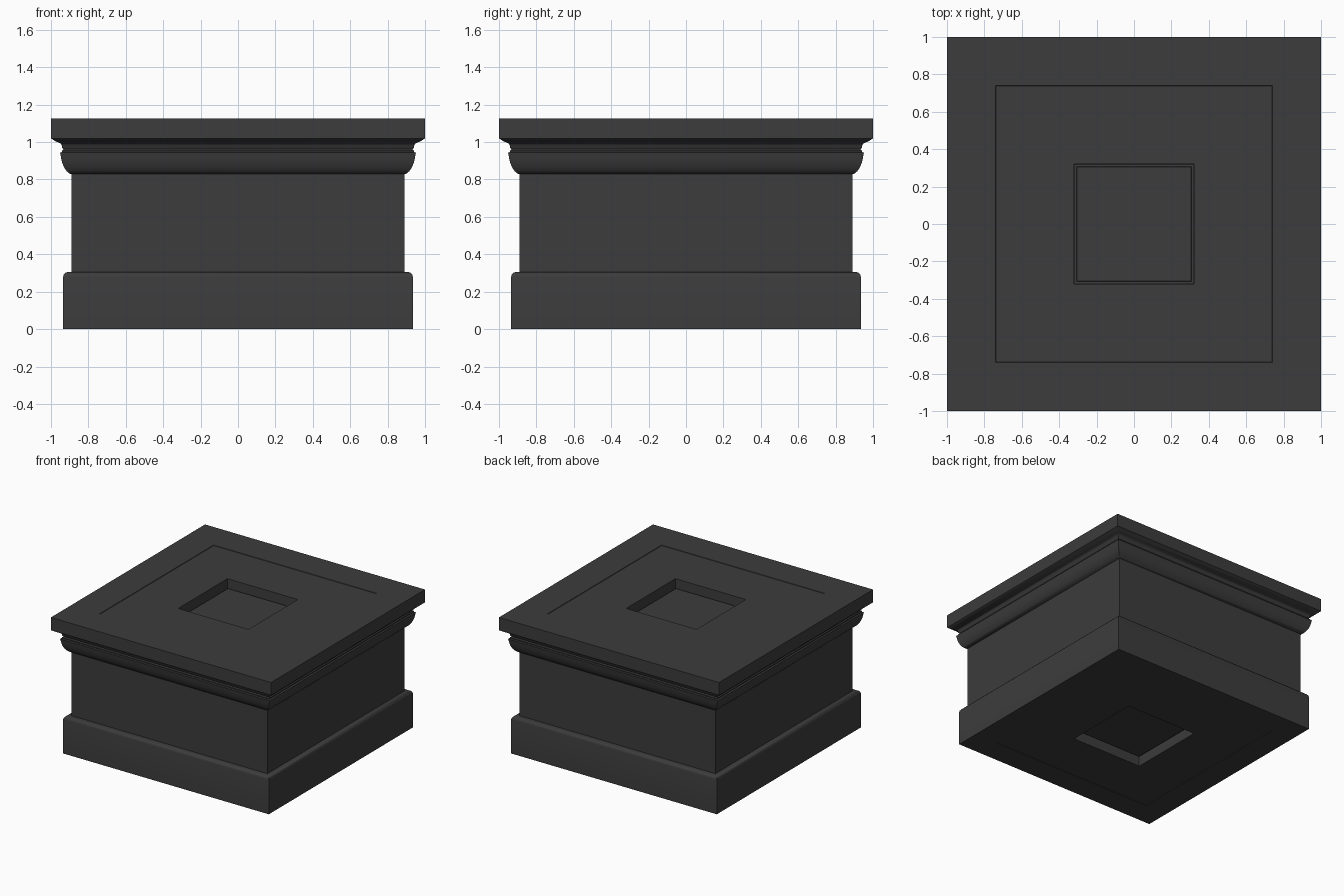
import bpy, bmesh

if "Cube" in bpy.data.objects:
    bpy.data.objects.remove(bpy.data.objects["Cube"])

dark = bpy.data.materials.new("dark_stone")
dark.diffuse_color = (0.045, 0.045, 0.045, 1)
dark.use_nodes = True
dark.node_tree.nodes["Principled BSDF"].inputs["Base Color"].default_value = dark.diffuse_color


def square_loft(name, profile, cap_first=False, cap_last=False):
    """Sweep a (half width, height) profile around a mitred square."""
    bm = bmesh.new()
    rings = [[bm.verts.new((sx * h, sy * h, z))
              for sx, sy in ((-1, -1), (1, -1), (1, 1), (-1, 1))]
             for h, z in profile]
    for a, b in zip(rings, rings[1:]):
        for i in range(4):
            j = (i + 1) % 4
            bm.faces.new((a[i], a[j], b[j], b[i]))
    if cap_first:
        bm.faces.new(rings[0][::-1])
    if cap_last:
        bm.faces.new(rings[-1])
    mesh = bpy.data.meshes.new(name)
    bm.to_mesh(mesh)
    bm.free()
    mesh.materials.append(dark)
    obj = bpy.data.objects.new(name, mesh)
    bpy.context.collection.objects.link(obj)
    bpy.ops.object.select_all(action='DESELECT')
    obj.select_set(True)
    bpy.context.view_layer.objects.active = obj
    bpy.ops.object.shade_smooth_by_angle(angle=0.6)
    return obj


# Shared end detail, from the socket floor outward: (half width, depth below face)
socket = [(0.305, 0.075), (0.308, 0.085), (0.318, 0.085), (0.32, 0.004),
          (0.738, 0.004), (0.74, 0.0)]

# Plinth with underside socket and eased top edge
square_loft("plinth", socket + [
    (0.935, 0.0), (0.935, 0.28), (0.932, 0.291), (0.924, 0.301),
    (0.912, 0.305), (0.89, 0.305)], cap_first=True)

# Plain central block
square_loft("pedestal_block", [(0.89, 0.305), (0.89, 0.828)])

# Cornice: ovolo, fillet, cove, top slab and socket
top = 1.125
square_loft("cornice", [
    (0.89, 0.828), (0.902, 0.832), (0.917, 0.845), (0.93, 0.865),
    (0.94, 0.89), (0.946, 0.915), (0.951, 0.943),
    (0.94, 0.947), (0.94, 0.955), (0.933, 0.962), (0.94, 0.97),
    (0.943, 0.985), (0.95, 0.994), (0.962, 0.999), (0.975, 1.004),
    (1.0, 1.02), (1.0, top)] + [(h, top - d) for h, d in reversed(socket)],
    cap_last=True)
